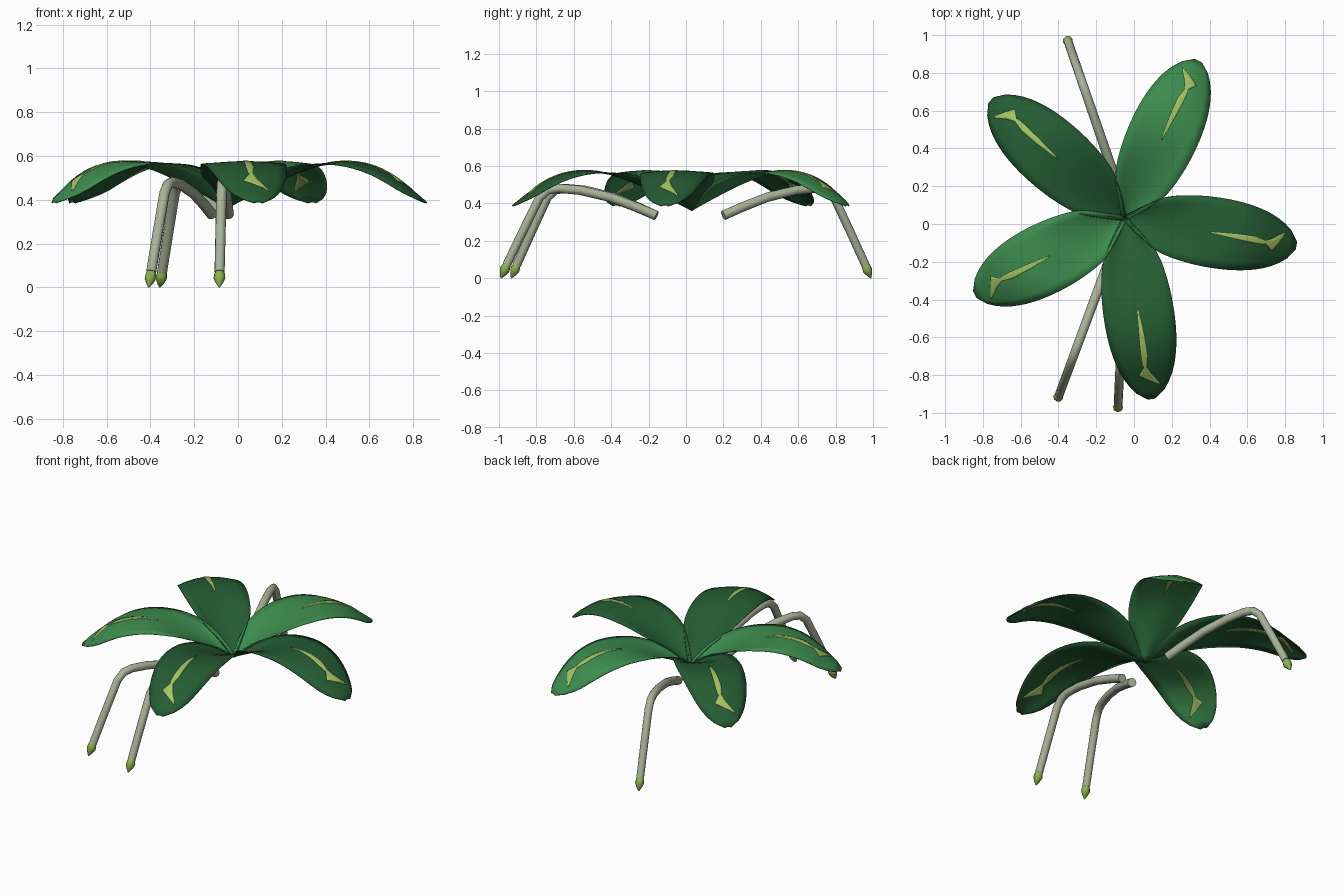
import bpy, bmesh, math
from mathutils import Vector, Matrix

old = bpy.data.objects.get("Cube")
if old:
    bpy.data.objects.remove(old, do_unlink=True)


def material(name, rgb):
    m = bpy.data.materials.new(name)
    m.use_nodes = True
    m.diffuse_color = (*rgb, 1)
    m.node_tree.nodes["Principled BSDF"].inputs["Base Color"].default_value = (*rgb, 1)
    return m


DARK = material("dark green", (0.018, 0.107, 0.033))
BRIGHT = material("bright green", (0.045, 0.26, 0.075))
STRIPE = material("pale yellow green", (0.37, 0.55, 0.13))
ROOT = material("grey sage", (0.40, 0.45, 0.32))
BUD = material("fresh green", (0.26, 0.45, 0.075))


def smooth_curve(points):
    """Smooth interpolation through (x, y) points."""
    n = len(points)

    def slope(i):
        a, b = points[max(i - 1, 0)], points[min(i + 1, n - 1)]
        return (b[1] - a[1]) / (b[0] - a[0])

    def value(x):
        i = 0
        while i < n - 2 and x > points[i + 1][0]:
            i += 1
        (x0, y0), (x1, y1) = points[i], points[i + 1]
        h = x1 - x0
        t = min(max((x - x0) / h, 0), 1)
        c0, c1 = (1 + 2 * t) * (1 - t) ** 2, t * t * (3 - 2 * t)
        return (c0 * y0 + c1 * y1 + h * slope(i) * t * (1 - t) ** 2
                - h * slope(i + 1) * t * t * (1 - t))
    return value


# Leaf shape by distance from the crown: half width, midrib height, edge lift
LENGTH = 0.92
half_width = smooth_curve([(0, .015), (.1, .085), (.2, .145), (.35, .178), (.5, .187),
                           (.65, .175), (.77, .143), (.85, .1), (.89, .065), (LENGTH, .02)])
rib_height = smooth_curve([(0, .362), (.1, .415), (.25, .49), (.4, .55), (.53, .574),
                           (.65, .562), (.75, .52), (.84, .455), (LENGTH, .39)])
edge_lift = smooth_curve([(0, .01), (.1, .045), (.25, .04), (.45, .0), (.65, -.03),
                          (.8, -.035), (LENGTH, -.005)])


def leaf_point(r, s):
    k = s / half_width(r)
    return Vector((r, s, rib_height(r) + edge_lift(r) * k * k))


def sheet(name, rows, mat, thickness, place):
    """Skin a grid of points, thicken it and put it in place."""
    bm = bmesh.new()
    grid = [[bm.verts.new(p) for p in row] for row in rows]
    for a, b in zip(grid, grid[1:]):
        for i in range(len(a) - 1):
            bm.faces.new((a[i], b[i], b[i + 1], a[i + 1]))
    bm.transform(place)
    ob = finish(name, bm, mat)
    solid = ob.modifiers.new("thickness", 'SOLIDIFY')
    solid.thickness = thickness
    solid.offset = 0
    return ob


def finish(name, bm, mat):
    mesh = bpy.data.meshes.new(name)
    bm.to_mesh(mesh)
    bm.free()
    mesh.materials.append(mat)
    for p in mesh.polygons:
        p.use_smooth = True
    ob = bpy.data.objects.new(name, mesh)
    bpy.context.collection.objects.link(ob)
    return ob


# Jagged streak: distance, right edge, left edge
STREAK = [(.46, -.004, 0), (.6, -.016, .012), (.7, -.022, .014), (.745, -.02, .002),
          (.757, -.014, .0), (.795, -.048, .02), (.82, -.008, .04), (.85, .052, .06)]
streak_rows = []
for (r0, a0, b0), (r1, a1, b1) in zip(STREAK, STREAK[1:]):
    for j in range(4):
        t = j / 4
        streak_rows.append((r0 + (r1 - r0) * t, a0 + (a1 - a0) * t, b0 + (b1 - b0) * t))
streak_rows.append(STREAK[-1])

# Five leaves around the crown: angle, length scale, colour
CROWN = Vector((-0.05, 0.03, 0))
LEAVES = [(-9, 1.0, DARK), (65, 1.0, BRIGHT), (138.5, 1.025, DARK),
          (207, .965, BRIGHT), (278.5, 1.05, DARK)]
ROWS, COLS = 24, 8
for n, (angle, size, mat) in enumerate(LEAVES, 1):
    place = (Matrix.Translation(CROWN) @ Matrix.Rotation(math.radians(angle), 4, 'Z')
             @ Matrix.Diagonal((size, 1, 1, 1)))
    blade = []
    for i in range(ROWS + 1):
        r = LENGTH * i / ROWS
        blade.append([leaf_point(r, half_width(r) * (2 * j / COLS - 1))
                      for j in range(COLS + 1)])
    sheet(f"leaf_{n}", blade, mat, 0.005, place)
    streak = [[leaf_point(r, a + (b - a) * j / 4) for j in range(5)]
              for r, a, b in streak_rows]
    sheet(f"leaf_streak_{n}", streak, STRIPE, 0.0098, place)


def tube(name, path, radii, sides, mat):
    """Round sweep along a path, with closed ends."""
    bm = bmesh.new()
    rings = []
    for i, (p, rad) in enumerate(zip(path, radii)):
        d = path[min(i + 1, len(path) - 1)] - path[max(i - 1, 0)]
        across = d.cross(Vector((0, 0, 1))).normalized()
        up = across.cross(d).normalized()
        rings.append([bm.verts.new(p + rad * (math.cos(a) * across + math.sin(a) * up))
                      for a in (math.tau * k / sides for k in range(sides))])
    for a, b in zip(rings, rings[1:]):
        for k in range(sides):
            m = (k + 1) % sides
            bm.faces.new((a[k], a[m], b[m], b[k]))
    bm.faces.new(rings[0])
    bm.faces.new(rings[-1])
    bmesh.ops.recalc_face_normals(bm, faces=bm.faces)
    ob = finish(name, bm, mat)
    bpy.ops.object.select_all(action='DESELECT')
    ob.select_set(True)
    bpy.context.view_layer.objects.active = ob
    bpy.ops.object.shade_smooth_by_angle(angle=math.radians(50))
    return ob


# Aerial roots arching down to the ground, each with a pointed growing tip
ARCH = [(0, .335), (.13, .38), (.3, .432), (.5, .47), (.64, .48), (.71, .47),
        (.765, .43), (.88, .24), (.98, .07)]
ROOTS = [("front_root", (-.045, -.16), (-.085, -.975)),
         ("front_right_root", (-.12, -.16), (-.402, -.92)),
         ("back_root", (-.085, .2), (-.352, .975))]
for name, start, end in ROOTS:
    a, b = Vector(start), Vector(end)
    path = [Vector((*a.lerp(b, u), z)) for u, z in ARCH]
    tube(name, path, [.026 - .003 * u for u, z in ARCH], 12, ROOT)
    tip = Vector((*a.lerp(b, 1.018), 0))
    top = path[-1].lerp(path[-2], .08)
    tube(name + "_tip", [top.lerp(tip, t) for t in (0, .25, .5, .75, 1)],
         [.012, .024, .027, .017, .003], 8, BUD)
